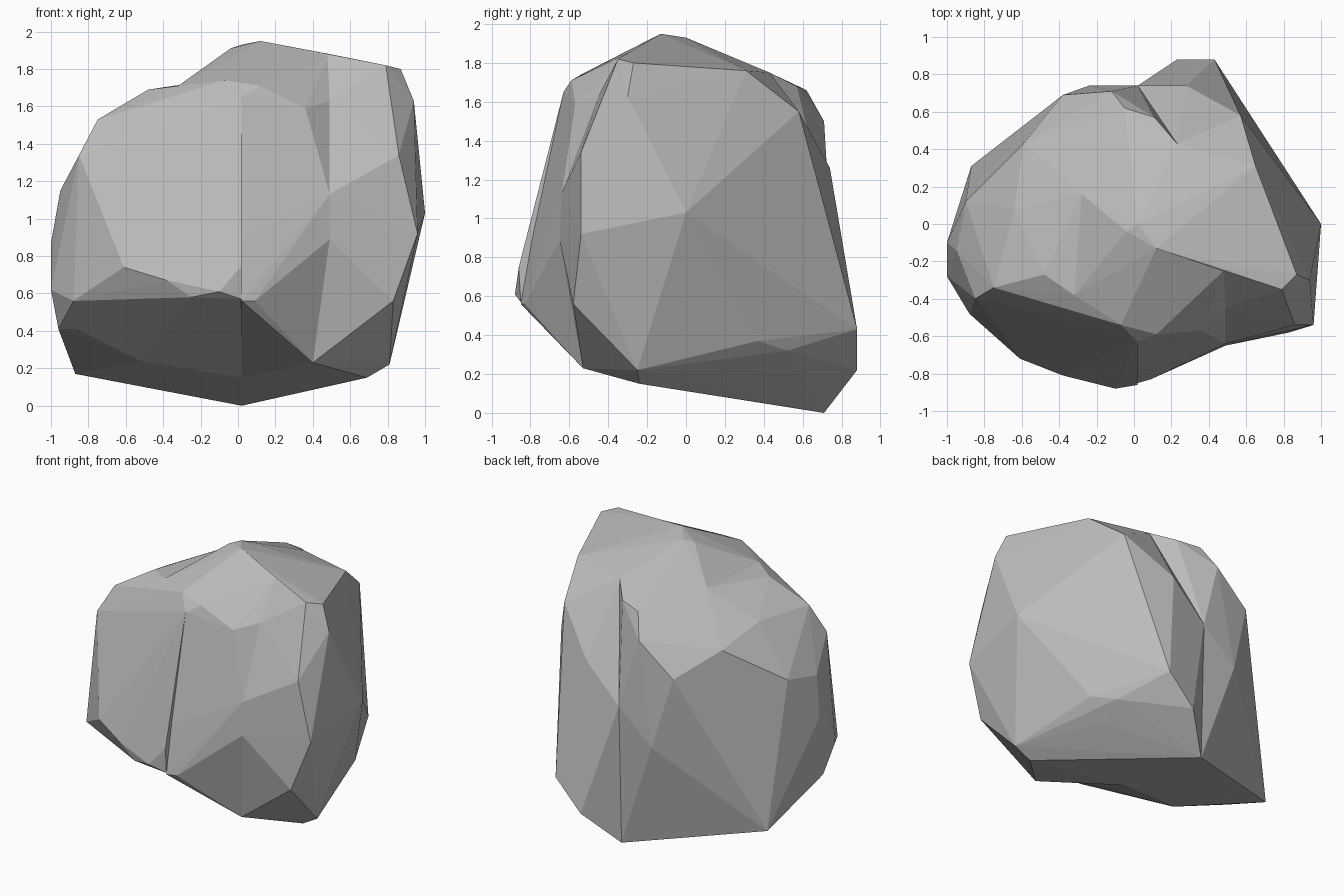
import bpy
import bmesh

cube = bpy.data.objects.get("Cube")
if cube:
    bpy.data.objects.remove(cube, do_unlink=True)

# One plain stone colour for the whole boulder
stone = bpy.data.materials.new("grey_stone")
stone.use_nodes = True
colour = (.5, .5, .5, 1)
stone.diffuse_color = colour
stone.node_tree.nodes["Principled BSDF"].inputs["Base Color"].default_value = colour


def faceted_chunk(name, corners):
    """Wrap a flat-sided convex chunk of stone around its corner points."""
    bm = bmesh.new()
    for corner in corners:
        bm.verts.new(corner)
    hull = bmesh.ops.convex_hull(bm, input=bm.verts)
    loose = [e for e in set(hull["geom_interior"] + hull["geom_unused"])
             if isinstance(e, bmesh.types.BMVert)]
    bmesh.ops.delete(bm, geom=loose, context="VERTS")
    bmesh.ops.recalc_face_normals(bm, faces=bm.faces)
    mesh = bpy.data.meshes.new(name)
    bm.to_mesh(mesh)
    bm.free()
    mesh.materials.append(stone)
    chunk = bpy.data.objects.new(name, mesh)
    bpy.context.scene.collection.objects.link(chunk)
    return chunk


def merge(base, piece):
    """Fuse a piece into the base so that no inner walls remain."""
    union = base.modifiers.new("fuse", "BOOLEAN")
    union.operation = "UNION"
    union.solver = "EXACT"
    union.object = piece
    bpy.context.view_layer.objects.active = base
    bpy.ops.object.modifier_apply(modifier=union.name)
    bpy.data.objects.remove(piece, do_unlink=True)


SPLIT = .02  # the cleft between the forward chunk and its neighbours

# Corners where neighbouring chunks meet
summit = (SPLIT, 0, 1.93)
peak = (.12, -.13, 1.95)
notch = (SPLIT, -.63, 1.65)
brow = (.12, -.59, 1.71)
saddle = (.23, .43, 1.75)
lowest = (SPLIT, .71, 0)
belly = (SPLIT, -.1, .15)
nape = (SPLIT, .74, 1)
shoulder = [(-.07, -.54, 1.74), (-.32, -.38, 1.71), (-.28, .16, 1.72),
            (-.05, .62, 1.66), (-.12, .71, 1.5)]
seam = [(.49, -.24, 1.88), (.49, -.45, 1.63), (.49, -.64, 1.13),
        (.49, -.65, .89), (.45, -.6, .64), (.4, -.53, .23)]

# Forward chunk on the -x side
front_chunk = faceted_chunk("boulder", shoulder + [
    notch, belly, lowest, nape,
    # top and outer flank
    (-.48, -.27, 1.69), (-.75, -.34, 1.53), (-.64, .08, 1.54),
    (-.85, -.4, 1.34), (-.95, -.14, 1.15), (-1, -.1, .87), (-1, -.28, .62),
    (-.96, -.2, .41), (-.88, -.48, .56), (-.86, -.28, .41),
    # overhanging front
    (-.61, -.72, .74), (-.38, -.81, .67), (-.25, -.83, .58), (-.1, -.88, .61),
    (SPLIT, -.86, .75), (SPLIT, -.81, .93), (SPLIT, -.85, .57),
    # underside
    (-.52, -.22, .24), (-.87, .31, .17),
    # back
    (-.9, .12, 1.2), (-.9, .12, 1), (-.59, .43, 1.45), (-.38, .69, 1.28),
    (-.46, .54, .48), (-.24, .74, .77),
])

# Crown and the narrow ridge behind it
crown = faceted_chunk("crown", shoulder + [
    summit, peak, notch, brow, saddle, nape,
    (-.04, -.04, 1.91), (.11, .57, 1.68), (.1, -.2, 1),
])

# Flat panel beside the cleft, one corner buried in the forward chunk
front_panel = faceted_chunk("front_panel", seam + [
    (-.2, -.1, .9), peak, notch, brow, belly,
    (.36, -.57, 1.59), (SPLIT, -.72, 1.16), (SPLIT, -.79, .9),
    (.09, -.83, .56), (SPLIT, -.85, .56),
])

# Large chunk on the +x side, one corner buried in the forward chunk
side_chunk = faceted_chunk("side_chunk", seam + [
    (-.15, .1, .9), summit, peak, saddle, belly, lowest, nape,
    # top
    (.79, -.35, 1.82), (.87, -.27, 1.8), (.94, -.3, 1.63),
    (.39, .23, 1.79), (.65, .31, 1.76), (.57, .58, 1.55),
    # outer edge
    (.86, -.54, 1.34), (.96, -.54, .92), (.83, -.58, .56), (.85, -.48, .56),
    (1, 0, 1.03), (.81, -.25, .22),
    # underside
    (.69, -.24, .15), (.34, .16, .14), (.54, .35, .23),
    (.68, .37, .37), (.58, .52, .32),
    # back
    (.23, .88, .22), (.43, .88, .43), (.28, .74, 1.26), (.3, .56, 1.51),
])

for piece in (crown, front_panel, side_chunk):
    merge(front_chunk, piece)

# Crisp facets everywhere
for face in front_chunk.data.polygons:
    face.use_smooth = False
